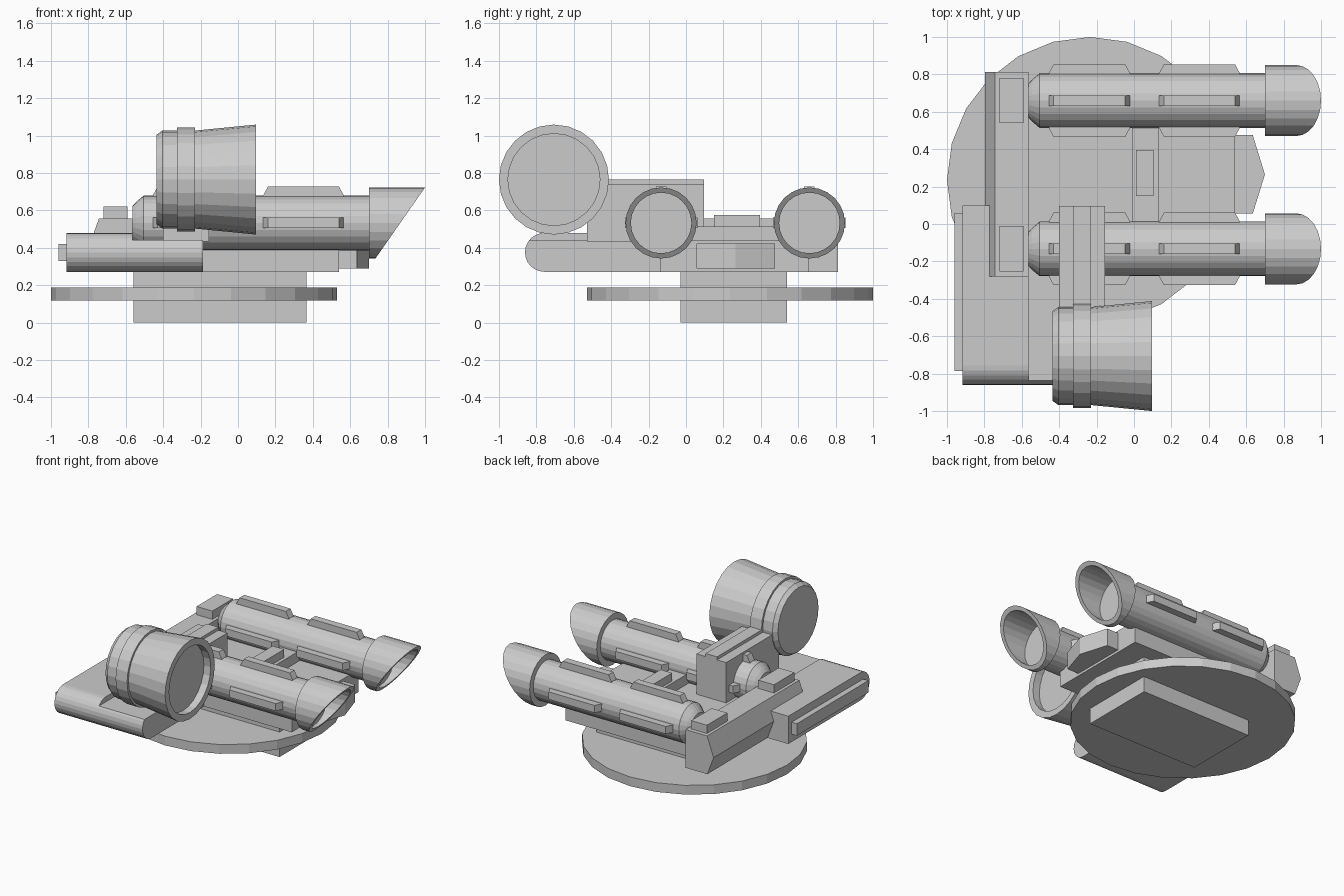
import bpy, bmesh
from math import sin, cos, pi

if "Cube" in bpy.data.objects:
    bpy.data.objects.remove(bpy.data.objects["Cube"])

SEG = 24


def make(name, verts, faces):
    me = bpy.data.meshes.new(name)
    me.from_pydata(verts, [], faces)
    bm = bmesh.new()
    bm.from_mesh(me)
    bmesh.ops.recalc_face_normals(bm, faces=bm.faces)
    bm.to_mesh(me)
    bm.free()
    ob = bpy.data.objects.new(name, me)
    bpy.context.collection.objects.link(ob)
    return ob


def loft(name, rings):
    """Bridge equal-length rings of points and cap both ends."""
    n = len(rings[0])
    verts = [p for r in rings for p in r]
    faces = [(k * n + i, k * n + (i + 1) % n, (k + 1) * n + (i + 1) % n, (k + 1) * n + i)
             for k in range(len(rings) - 1) for i in range(n)]
    faces += [tuple(range(n))[::-1], tuple(range((len(rings) - 1) * n, len(rings) * n))]
    return make(name, verts, faces)


def extrude(name, profile, axis, lo, hi):
    """Extrude a 2D profile along x, y or z."""
    place = {'x': lambda a, b, t: (t, a, b),
             'y': lambda a, b, t: (a, t, b),
             'z': lambda a, b, t: (a, b, t)}[axis]
    return loft(name, [[place(a, b, t) for a, b in profile] for t in (lo, hi)])


def box(name, x0, x1, y0, y1, z0, z1):
    return extrude(name, [(x0, y0), (x1, y0), (x1, y1), (x0, y1)], 'z', z0, z1)


def turned(name, stations, y, z):
    """Rings about an x axis; each station is (x, radius, slant of x with height)."""
    angles = [2 * pi * i / SEG for i in range(SEG)]
    return loft(name, [[(x + s * r * sin(a), y + r * cos(a), z + r * sin(a)) for a in angles]
                       for x, r, s in stations])


# Pedestal and round turntable
box("pedestal", -0.56, 0.365, -0.03, 0.54, 0, 0.28)
extrude("turntable", [(-0.235 + 0.765 * cos(2 * pi * i / SEG), 0.235 + 0.765 * sin(2 * pi * i / SEG))
                      for i in range(SEG)], 'z', 0.118, 0.187)

# Deck, pointed nose and cross member between the barrels
box("deck", -0.6, 0.54, -0.135, 0.655, 0.272, 0.44)
extrude("nose", [(0.53, 0.055), (0.635, 0.055), (0.70, 0.265), (0.635, 0.475), (0.53, 0.475)],
        'z', 0.29, 0.422)
box("cross_member", -0.01, 0.13, -0.05, 0.57, 0.43, 0.515)
box("cross_member_pad", 0.01, 0.105, 0.15, 0.395, 0.51, 0.575)

# Rear bar with bevelled back
extrude("rear_bar", [(-0.565, 0.272), (-0.745, 0.272), (-0.797, 0.41), (-0.743, 0.558), (-0.565, 0.558)],
        'y', -0.28, 0.812)

# Side housing with a rounded front edge, and its lower step
R, CY, CZ = 0.104, -0.757, 0.376
arc = [(CY - R * cos(t), CZ + R * sin(t)) for t in [-pi / 2 + pi * i / 12 for i in range(13)]]
extrude("side_housing", arc + [(0.1, 0.48), (0.1, 0.272)], 'x', -0.917, -0.565)
low = [p for p in arc if p[1] < 0.43]
extrude("side_housing_step", low + [(-0.838, 0.442), (-0.1, 0.442), (-0.1, 0.272)], 'x', -0.565, -0.188)
box("housing_strip", -0.96, -0.91, -0.785, 0.06, 0.33, 0.42)

# Twin barrels with slanted hollow muzzles, ribs and breech pads
BZ = 0.533
SLANT = 0.1325 / 0.19
for side, y in (("front", -0.133), ("rear", 0.66)):
    turned(side + "_barrel", [(-0.565, 0.09, 0), (-0.545, 0.112, 0), (-0.505, 0.146, 0), (0.71, 0.146, 0)], y, BZ)
    turned(side + "_muzzle", [(0.70, 0.19, 0), (0.8675, 0.19, SLANT), (0.8675, 0.162, SLANT),
                              (0.72, 0.162, 0)], y, BZ)
    box(side + "_breech_pad", -0.72, -0.59, y - 0.121, y + 0.121, 0.55, 0.62)
    for x0, x1 in ((-0.455, -0.022), (0.135, 0.565)):
        out = [(x0, 0.13), (x0, 0.148), (x0 + 0.025, 0.194), (x1 - 0.025, 0.194), (x1, 0.148), (x1, 0.13)]
        extrude(side + "_top_rib", [(x, BZ + r) for x, r in out], 'y', y - 0.028, y + 0.028)
        for s in (-1, 1):
            extrude(side + "_side_rib", [(x, y + s * r) for x, r in out], 'z', BZ - 0.028, BZ + 0.028)

# Lamp bracket around the front barrel, with a raised centre strip
box("lamp_bracket", -0.40, -0.155, -0.53, 0.097, 0.435, 0.742)
box("lamp_bracket_strip", -0.325, -0.23, -0.53, 0.097, 0.735, 0.765)

# Lamp with a collar and a recessed lens
turned("lamp", [(-0.435, 0.24, 0), (-0.405, 0.262, 0), (-0.325, 0.262, 0), (-0.325, 0.278, 0),
                (-0.23, 0.278, 0), (-0.23, 0.262, 0), (0.096, 0.294, 0), (0.096, 0.246, 0),
                (0.04, 0.246, 0)], -0.706, 0.765)
